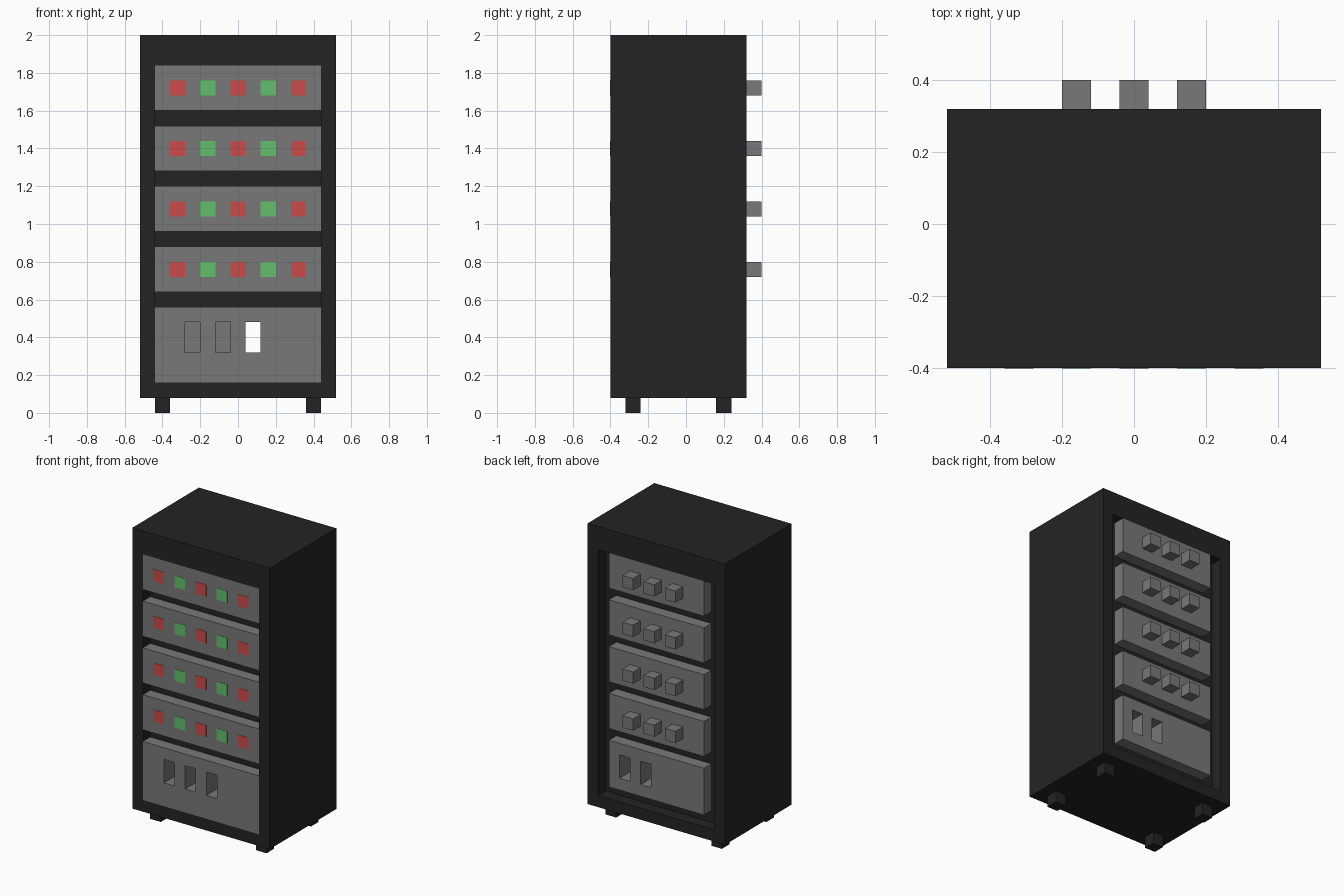
import bpy, bmesh
from mathutils import Matrix, Vector

if "Cube" in bpy.data.objects:
    bpy.data.objects.remove(bpy.data.objects["Cube"], do_unlink=True)


def material(name, rgb):
    m = bpy.data.materials.new(name)
    m.use_nodes = True
    m.diffuse_color = (*rgb, 1)
    m.node_tree.nodes["Principled BSDF"].inputs["Base Color"].default_value = (*rgb, 1)
    return m


black = material("cabinet_black", (0.0175, 0.0175, 0.0175))
grey = material("unit_grey", (0.19, 0.19, 0.19))
red = material("light_red", (0.59, 0.07, 0.066))
green = material("light_green", (0.125, 0.52, 0.15))


def boxes(name, mat, *extents):
    """One object made of boxes, each given as (x0, x1, y0, y1, z0, z1)."""
    bm = bmesh.new()
    for x0, x1, y0, y1, z0, z1 in extents:
        centre = Vector((x0 + x1, y0 + y1, z0 + z1)) / 2
        size = Matrix.Diagonal((x1 - x0, y1 - y0, z1 - z0, 1))
        bmesh.ops.create_cube(bm, size=1, matrix=Matrix.Translation(centre) @ size)
    mesh = bpy.data.meshes.new(name)
    bm.to_mesh(mesh)
    bm.free()
    mesh.materials.append(mat)
    obj = bpy.data.objects.new(name, mesh)
    bpy.context.collection.objects.link(obj)
    return obj


def cut(targets, cutter):
    for obj in targets:
        mod = obj.modifiers.new("cut", 'BOOLEAN')
        mod.operation = 'DIFFERENCE'
        mod.solver = 'EXACT'
        mod.object = cutter
        bpy.context.view_layer.objects.active = obj
        bpy.ops.object.modifier_apply(modifier=mod.name)
    bpy.data.objects.remove(cutter, do_unlink=True)


FRONT, BACK = -0.40, 0.32      # outer faces of the cabinet
CORE_F, CORE_B = -0.32, 0.24   # inner core, set back on both sides
OPEN, REAR = 0.44, 0.36        # half widths of the opening and rear chassis

# Cabinet shell, open at the front and back
cabinet = boxes("cabinet_shell", black, (-0.52, 0.52, FRONT, BACK, 0.08, 2.0))
cut([cabinet], boxes("opening_cutter", black, (-OPEN, OPEN, -0.6, 0.6, 0.16, 1.84)))

# Feet
for side, x in (("right", -0.40), ("left", 0.40)):
    for end, y in (("front", -0.28), ("back", 0.20)):
        boxes(f"foot_{end}_{side}", black,
              (x - 0.04, x + 0.04, y - 0.04, y + 0.04, 0, 0.08))

# Recessed core between and beside the units
for side, x0, x1 in (("right", -OPEN, -REAR), ("left", REAR, OPEN)):
    boxes(f"core_side_{side}", black, (x0, x1, CORE_F, CORE_B, 0.16, 1.84))
boxes("core_base", black, (-REAR, REAR, CORE_F, CORE_B, 0.16, 0.24))
for i in range(4):
    z = 0.56 + 0.32 * i
    boxes(f"divider_{i + 1}", black, (-REAR, REAR, CORE_F, CORE_B, z, z + 0.08))

# Four server units with front lights and rear connectors
for i in range(4):
    z0 = 0.64 + 0.32 * i
    z1, zc = z0 + 0.24, z0 + 0.12
    boxes(f"unit_face_{i + 1}", grey, (-OPEN, OPEN, FRONT, CORE_F, z0, z1))
    boxes(f"unit_chassis_{i + 1}", grey, (-REAR, REAR, CORE_F, BACK, z0, z1))
    for j in range(5):
        x = -0.32 + 0.16 * j
        boxes(f"light_{i + 1}_{j + 1}", green if j % 2 else red,
              (x - 0.04, x + 0.04, FRONT - 0.002, FRONT + 0.002, zc - 0.04, zc + 0.04))
    for j, x in enumerate((-0.16, 0, 0.16)):
        boxes(f"connector_{i + 1}_{j + 1}", grey,
              (x - 0.04, x + 0.04, BACK, BACK + 0.08, zc - 0.04, zc + 0.04))

# Tall base unit with slots; the one at x = 0.08 runs right through
base_face = boxes("base_unit_face", grey, (-OPEN, OPEN, FRONT, CORE_F, 0.16, 0.56))
base_chassis = boxes("base_unit_chassis", grey, (-REAR, REAR, CORE_F, BACK, 0.24, 0.56))
slots = [(-0.24, -0.6, -0.08), (-0.08, -0.6, -0.08), (0.08, -0.6, 0.6), (0.24, 0.0, 0.6)]
cut([base_face, base_chassis],
    boxes("slot_cutter", grey,
          *[(x - 0.04, x + 0.04, y0, y1, 0.32, 0.48) for x, y0, y1 in slots]))
